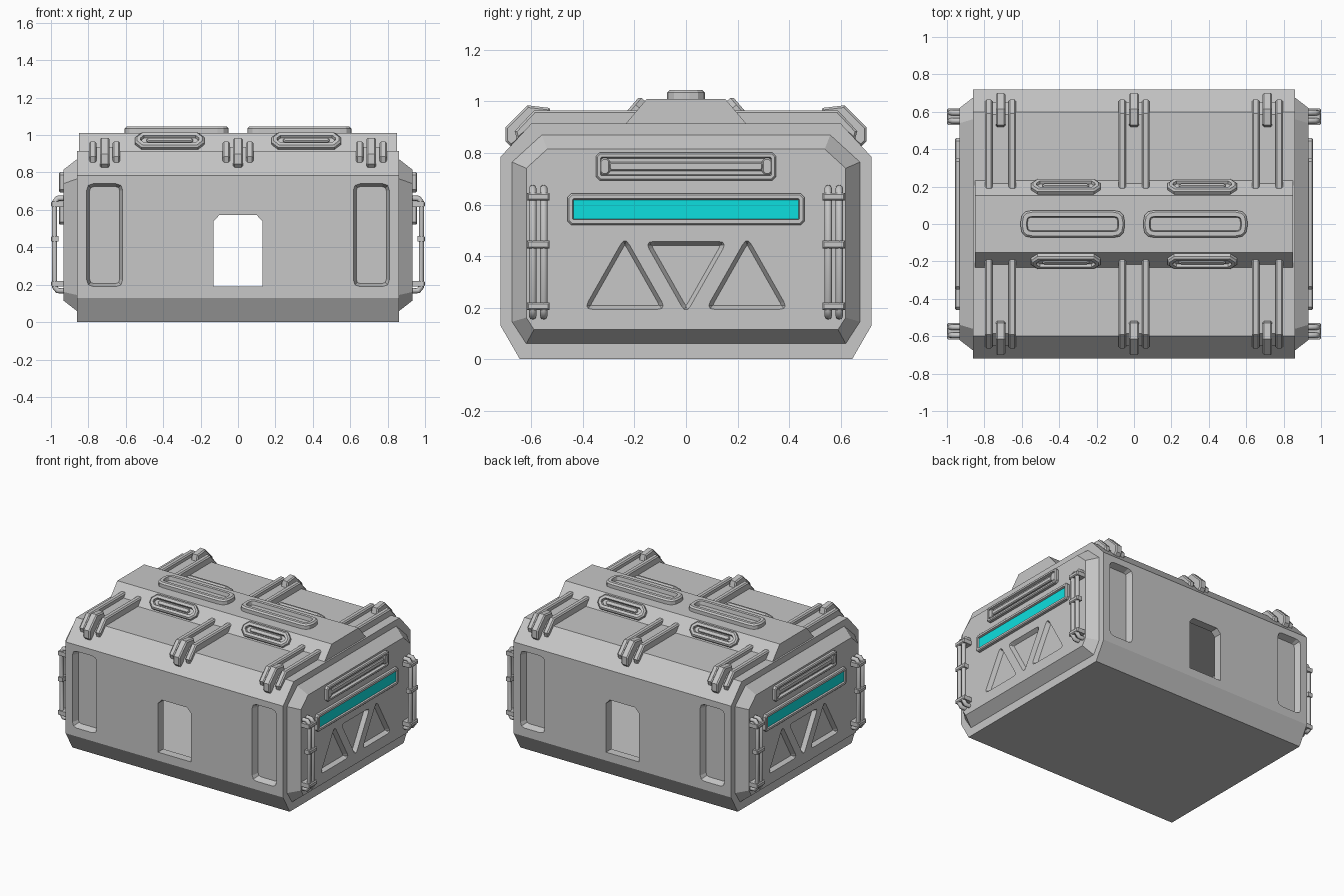
import bpy, bmesh, math
from mathutils import Vector

if "Cube" in bpy.data.objects:
    bpy.data.objects.remove(bpy.data.objects["Cube"], do_unlink=True)


def material(name, rgb):
    m = bpy.data.materials.new(name)
    m.use_nodes = True
    m.diffuse_color = (*rgb, 1)
    m.node_tree.nodes["Principled BSDF"].inputs["Base Color"].default_value = (*rgb, 1)
    return m


GREY = material("grey_metal", (0.57, 0.57, 0.57))
CYAN = material("cyan_light", (0.004, 0.74, 0.74))


def rect(cx, cy, w, h):
    return [(cx - w / 2, cy - h / 2), (cx + w / 2, cy - h / 2),
            (cx + w / 2, cy + h / 2), (cx - w / 2, cy + h / 2)]


def rounded(pts, r, steps=3):
    """Replace every corner with a short curve (one step gives a chamfer)."""
    out = []
    for i, p in enumerate(pts):
        p, prev, nxt = Vector(p), Vector(pts[i - 1]), Vector(pts[(i + 1) % len(pts)])
        a, b = p + (prev - p).normalized() * r, p + (nxt - p).normalized() * r
        for k in range(steps + 1):
            t = k / steps
            out.append(a * (1 - t) ** 2 + p * 2 * t * (1 - t) + b * t * t)
    return out


def inset(pts, d):
    """Offset a polygon inwards by d."""
    pts = [Vector(p) for p in pts]
    n = len(pts)
    area = sum(pts[i - 1].cross(pts[i]) for i in range(n))
    side = 1 if area > 0 else -1
    out = []
    for i, p in enumerate(pts):
        e1 = (p - pts[i - 1]).normalized()
        e2 = (pts[(i + 1) % n] - p).normalized()
        n1, n2 = Vector((-e1.y, e1.x)) * side, Vector((-e2.y, e2.x)) * side
        out.append(p + (n1 + n2) * d / (1 + n1.dot(n2)))
    return out


def stack(name, pts, axis, layers, sign=1, mat=GREY):
    """Loft an outline along an axis through (inset, depth) layers."""
    place = {"x": lambda u, v, d: (d, u, v),
             "y": lambda u, v, d: (u, d, v),
             "z": lambda u, v, d: (u, v, d)}[axis]
    bm = bmesh.new()
    loops = [[bm.verts.new(place(p[0], p[1], d * sign)) for p in inset(pts, i)]
             for i, d in layers]
    n = len(pts)
    for a, b in zip(loops, loops[1:]):
        for k in range(n):
            bm.faces.new((a[k], a[(k + 1) % n], b[(k + 1) % n], b[k]))
    bm.faces.new(loops[0])
    bm.faces.new(loops[-1])
    bmesh.ops.recalc_face_normals(bm, faces=bm.faces)
    me = bpy.data.meshes.new(name)
    bm.to_mesh(me)
    bm.free()
    me.materials.append(mat)
    ob = bpy.data.objects.new(name, me)
    bpy.context.collection.objects.link(ob)
    return ob


def carve(ob, cutters):
    for c in cutters:
        c.hide_render = True
        mod = ob.modifiers.new("cut", "BOOLEAN")
        mod.operation, mod.solver, mod.object = "DIFFERENCE", "EXACT", c
    bpy.context.view_layer.update()
    dg = bpy.context.evaluated_depsgraph_get()
    me = bpy.data.meshes.new_from_object(ob.evaluated_get(dg))
    ob.modifiers.clear()
    ob.data = me
    for c in cutters:
        bpy.data.objects.remove(c, do_unlink=True)


def rim(base, top, width, floor, chamfer=0.01):
    """Layers of a raised frame around a sunken floor."""
    return [(0, base), (0, top - chamfer), (chamfer, top), (width, top), (width + 0.005, floor)]


# Hollow main shell with doorway and recessed panels front and back
half = [(0.645, 0), (0.72, 0.13), (0.72, 0.785), (0.60, 0.915)]
shell_profile = half + [(-y, z) for y, z in reversed(half)]
shell = stack("main_shell", shell_profile, "x", [(0, -0.862), (0, 0.862)])
door = [(-0.13, 0.19), (0.13, 0.19), (0.13, 0.54), (0.10, 0.572), (-0.10, 0.572), (-0.13, 0.54)]
cuts = [stack("cavity_cutter", shell_profile, "x", [(0.06, -0.8), (0.06, 0.8)]),
        stack("door_cutter", door, "y", [(0, -1), (0, 1)])]
for sx in (-1, 1):
    for sy in (-1, 1):
        panel = rounded(rect(0.713 * sx, 0.465, 0.192, 0.55), 0.035, 2)
        cuts.append(stack("panel_cutter", panel, "y",
                          [(0, 0.74), (0, 0.72), (0.016, 0.675)], sy))
carve(shell, cuts)

# Raised spine on the lid
stack("lid_spine", [(-0.233, 0.90), (0.233, 0.90), (0.233, 0.915), (0.152, 1.01),
                    (-0.152, 1.01), (-0.233, 0.915)], "x", [(0, -0.85), (0, 0.85)])
for s in (-1, 1):
    stack("lid_oval_frame", rounded(rect(0.328 * s, 0, 0.556, 0.146), 0.06, 3), "z",
          rim(1.0, 1.045, 0.032, 1.018))

# Grips on both slopes of the spine
tilt = math.atan2(0.095, 0.081)
for sx in (-1, 1):
    for sy in (-1, 1):
        grip = stack("spine_grip", rounded(rect(0, 0, 0.37, 0.105), 0.035, 1), "z",
                     rim(-0.02, 0.028, 0.028, 0.012))
        bar = stack("spine_grip_bar", rounded(rect(0, 0, 0.25, 0.03), 0.012, 1), "z",
                    [(0, 0), (0, 0.018), (0.005, 0.024)])
        for ob in (grip, bar):
            ob.location = (0.365 * sx, 0.193 * sy, 0.962)
            ob.rotation_euler = (-tilt * sy, 0, 0)

# Clasps: paired rails, a plate between them and a hooked clip
rail = [(0.19, 0.90), (0.19, 0.965), (0.59, 0.965), (0.665, 0.885), (0.655, 0.85), (0.60, 0.90)]
plate = [(0.19, 0.90), (0.19, 0.935), (0.585, 0.935), (0.65, 0.87), (0.60, 0.90)]
clip = [(0.515, 0.92), (0.53, 0.975), (0.615, 0.985), (0.70, 0.90), (0.70, 0.845),
        (0.68, 0.825), (0.66, 0.84), (0.59, 0.92)]
for cx in (-0.713, 0, 0.713):
    for sy in (-1, 1):
        def strip(name, pts, x, w, c):
            stack(name, [(y * sy, z) for y, z in pts], "x",
                  [(c, x - w), (0, x - w + c), (0, x + w - c), (c, x + w)])
        for side in (-1, 1):
            strip("clasp_rail", rail, cx + 0.063 * side, 0.02, 0.008)
        strip("clasp_plate", plate, cx, 0.05, 0.001)
        strip("clasp_clip", clip, cx, 0.026, 0.008)

# End caps with everything mounted on them
cap_half = [(0.62, 0.06), (0.675, 0.145), (0.675, 0.765), (0.56, 0.87)]
cap_profile = cap_half + [(-y, z) for y, z in reversed(cap_half)]
for s in (-1, 1):
    cap = stack("end_cap", cap_profile, "x", [(0, 0.82), (0, 0.862), (0.055, 0.933)], s)
    triangles = []
    for cy, flip in ((-0.237, 1), (0, -1), (0.237, 1)):
        tri = [(cy - 0.16, 0.325 - 0.132 * flip), (cy + 0.16, 0.325 - 0.132 * flip),
               (cy, 0.325 + 0.15 * flip)]
        triangles.append(stack("triangle_cutter", rounded(tri, 0.035, 3), "x",
                               [(0, 0.94), (0, 0.933), (0.015, 0.905)], s))
    carve(cap, triangles)

    # Vent slot
    stack("vent_frame", rounded(rect(0, 0.748, 0.70, 0.108), 0.015, 1), "x",
          rim(0.92, 0.957, 0.018, 0.938, 0.006), s)
    stack("vent_bar", rounded(rect(0, 0.748, 0.60, 0.034), 0.008, 1), "x",
          [(0, 0.93), (0, 0.947), (0.006, 0.953)], s)
    for e in (-1, 1):
        stack("vent_bracket", rounded(rect(0.315 * e, 0.748, 0.04, 0.065), 0.012, 1), "x",
              [(0, 0.93), (0, 0.949), (0.005, 0.954)], s)

    # Light strip
    stack("light_frame", rounded(rect(0, 0.582, 0.92, 0.122), 0.015, 1), "x",
          rim(0.92, 0.957, 0.02, 0.940, 0.006), s)
    stack("light_strip", rect(0, 0.580, 0.88, 0.074), "x", [(0, 0.938), (0, 0.946)], s, CYAN)

    # Paired pipes with clamps at each corner
    for e in (-1, 1):
        for y in (0.552, 0.595):
            cu = bpy.data.curves.new("side_pipe", "CURVE")
            cu.dimensions = "3D"
            cu.bevel_depth, cu.bevel_resolution = 0.015, 2
            cu.use_fill_caps = True
            path = [(0.92, 0.168), (0.965, 0.168), (0.981, 0.19)]
            path += [(x, 0.83 - z) for x, z in reversed(path)]
            sp = cu.splines.new("POLY")
            sp.points.add(len(path) - 1)
            for pt, (x, z) in zip(sp.points, path):
                pt.co = (x * s, y * e, z, 1)
            cu.materials.append(GREY)
            bpy.context.collection.objects.link(bpy.data.objects.new("side_pipe", cu))
        for z, depth in ((0.205, 0.92), (0.445, 0.96), (0.63, 0.92)):
            stack("pipe_clamp", rect(0.573 * e, z, 0.088, 0.03), "x",
                  [(0, depth), (0, 0.994), (0.006, 1.0)], s)
